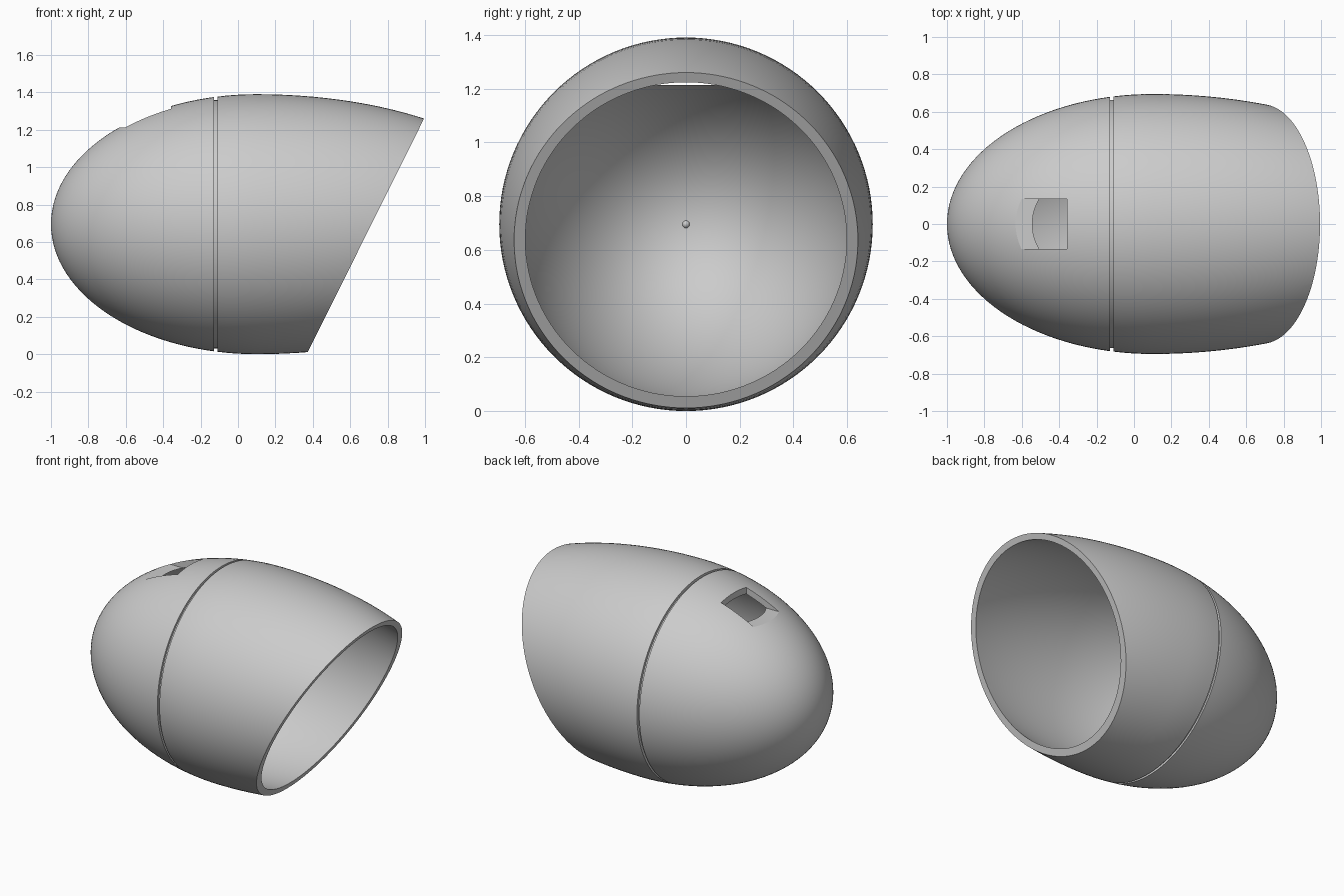
import bpy, bmesh, math
from mathutils import Matrix, Vector

cube = bpy.data.objects.get("Cube")
if cube:
    bpy.data.objects.remove(cube, do_unlink=True)

AXIS_Z = 0.695   # height of the axis of revolution
WAIST = 0.1      # x of the widest section
RADIUS = 0.695
WALL = 0.042

grey = bpy.data.materials.new("plain grey")
grey.use_nodes = True
colour = (0.6, 0.6, 0.6, 1)
grey.diffuse_color = colour
grey.node_tree.nodes["Principled BSDF"].inputs["Base Color"].default_value = colour


def add_object(name, bm):
    bmesh.ops.recalc_face_normals(bm, faces=bm.faces)
    mesh = bpy.data.meshes.new(name)
    bm.to_mesh(mesh)
    bm.free()
    mesh.materials.append(grey)
    obj = bpy.data.objects.new(name, mesh)
    bpy.context.collection.objects.link(obj)
    return obj


def egg_profile(inset, steps=48):
    """Half outline: short elliptical nose, longer elliptical tail."""
    points = []
    for i in range(steps + 1):
        a = math.pi * 0.75 * i / steps
        length = 1.1 if a < math.pi / 2 else 1.535
        points.append((WAIST - (length - inset) * math.cos(a),
                       (RADIUS - inset) * math.sin(a)))
    return points


def lathe(name, profile, segments=128):
    bm = bmesh.new()
    verts = [bm.verts.new((x, 0, r)) for x, r in profile]
    edges = [bm.edges.new(pair) for pair in zip(verts, verts[1:])]
    bmesh.ops.spin(bm, geom=verts + edges, cent=(0, 0, 0), axis=(1, 0, 0),
                   angle=math.tau, steps=segments, use_merge=True)
    bmesh.ops.remove_doubles(bm, verts=bm.verts, dist=1e-5)
    bmesh.ops.translate(bm, verts=bm.verts, vec=(0, 0, AXIS_Z))
    return add_object(name, bm)


def cut_box(target, matrix):
    bm = bmesh.new()
    bmesh.ops.create_cube(bm, size=1, matrix=matrix)
    cutter = add_object("cutter", bm)
    cutter.hide_render = True
    mod = target.modifiers.new("cut", "BOOLEAN")
    mod.operation, mod.solver, mod.object = "DIFFERENCE", "EXACT", cutter
    bpy.context.view_layer.objects.active = target
    bpy.ops.object.modifier_apply(modifier=mod.name)
    bpy.data.objects.remove(cutter, do_unlink=True)


def smooth(obj):
    bpy.ops.object.select_all(action="DESELECT")
    obj.select_set(True)
    bpy.context.view_layer.objects.active = obj
    bpy.ops.object.shade_smooth_by_angle(angle=math.radians(18))


# Hollow shell, with a narrow seam groove around the nose
outer = egg_profile(0)
g0, g1 = -0.127, -0.11
groove = [(g0, 0.68), (g0, 0.664), (g1, 0.664), (g1, 0.682)]
outer = ([p for p in outer if p[0] < g0 - 0.01] + groove
         + [p for p in outer if p[0] > g1 + 0.01])
shell = lathe("egg_shell", outer + egg_profile(WALL)[::-1])

# Slanted open end
low, high = Vector((0.375, 0, 0.015)), Vector((0.995, 0, 1.26))
run = high - low
tilt = math.atan2(run.x, run.z)
cut_box(shell, Matrix.Translation((low + high) / 2) @ Matrix.Rotation(tilt, 4, "Y")
        @ Matrix.Translation((1, 0, 0)) @ Matrix.Diagonal((2, 3, 4, 1)))

# Flat-floored slot through the top of the nose
cut_box(shell, Matrix.Translation((-0.557, 0, 1.413)) @ Matrix.Diagonal((0.4, 0.27, 0.4, 1)))
smooth(shell)

# Tiny bead at the inner tip
bm = bmesh.new()
bmesh.ops.create_uvsphere(bm, u_segments=16, v_segments=10, radius=0.014,
                          matrix=Matrix.Translation((-1 + WALL, 0, AXIS_Z)))
smooth(add_object("inner_tip_bead", bm))
